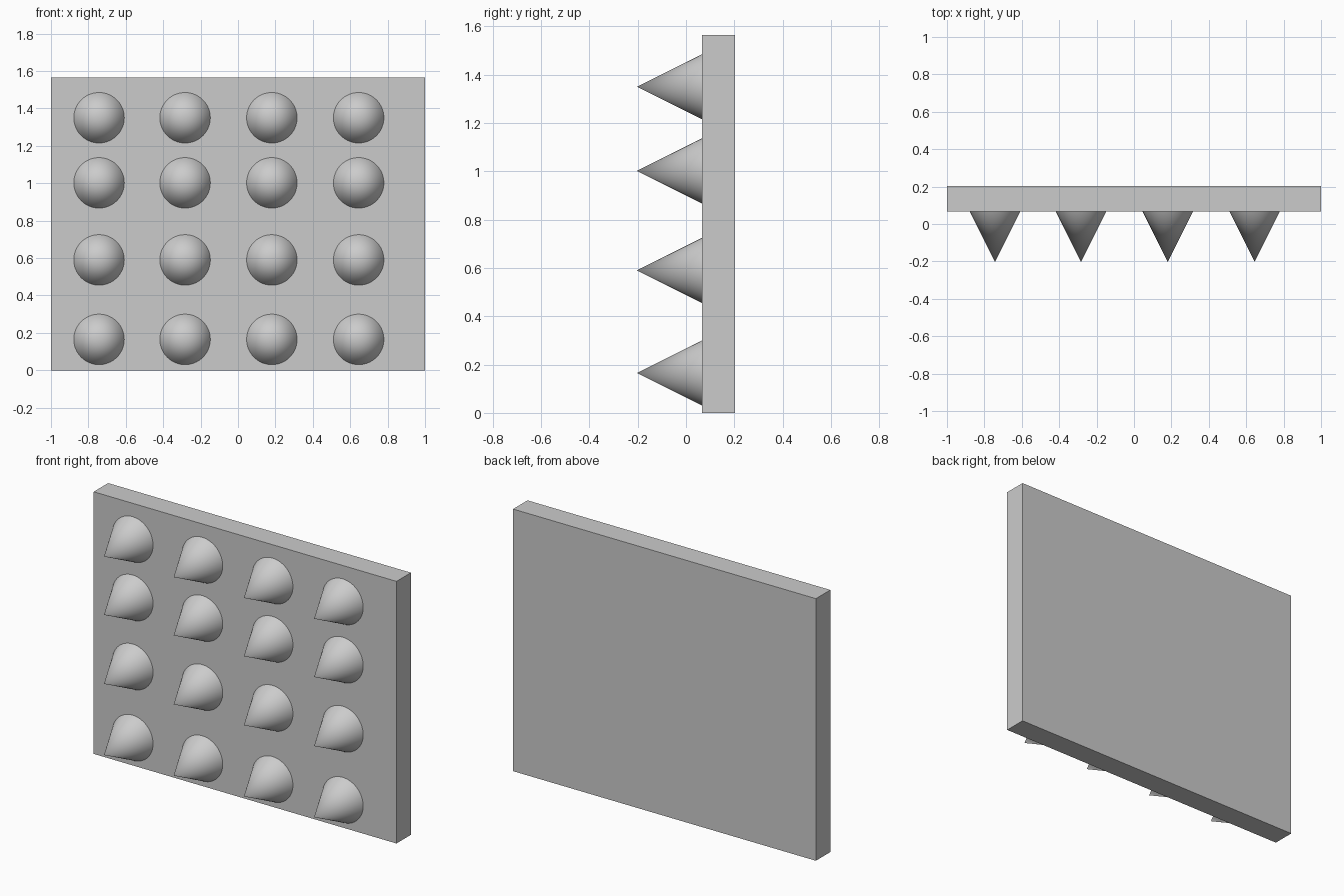
import bpy
import math

if "Cube" in bpy.data.objects:
    bpy.data.objects.remove(bpy.data.objects["Cube"])

WIDTH, HEIGHT = 2.0, 1.565
Y_TIP, Y_FACE, Y_BACK = -0.203, 0.067, 0.203
RADIUS = 0.135
COLUMNS = (-0.743, -0.283, 0.181, 0.645)
ROWS = (0.165, 0.59, 1.002, 1.35)

# Backing panel
bpy.ops.mesh.primitive_cube_add(size=1, location=(0, (Y_FACE + Y_BACK) / 2, HEIGHT / 2))
panel = bpy.context.object
panel.name = "wall_panel"
panel.scale = (WIDTH, Y_BACK - Y_FACE, HEIGHT)
bpy.ops.object.transform_apply(location=False, rotation=False, scale=True)


# Spike pointing to the front, base flush on the panel
def add_spike(name, x, z):
    bpy.ops.mesh.primitive_cone_add(
        vertices=64, radius1=RADIUS, radius2=0, depth=Y_FACE - Y_TIP,
        location=(x, (Y_FACE + Y_TIP) / 2, z), rotation=(math.pi / 2, 0, 0))
    bpy.context.object.name = name
    bpy.ops.object.shade_smooth_by_angle(angle=math.radians(30))


# Spike grid
for r, z in enumerate(ROWS, 1):
    for c, x in enumerate(COLUMNS, 1):
        add_spike(f"spike_row{r}_col{c}", x, z)
